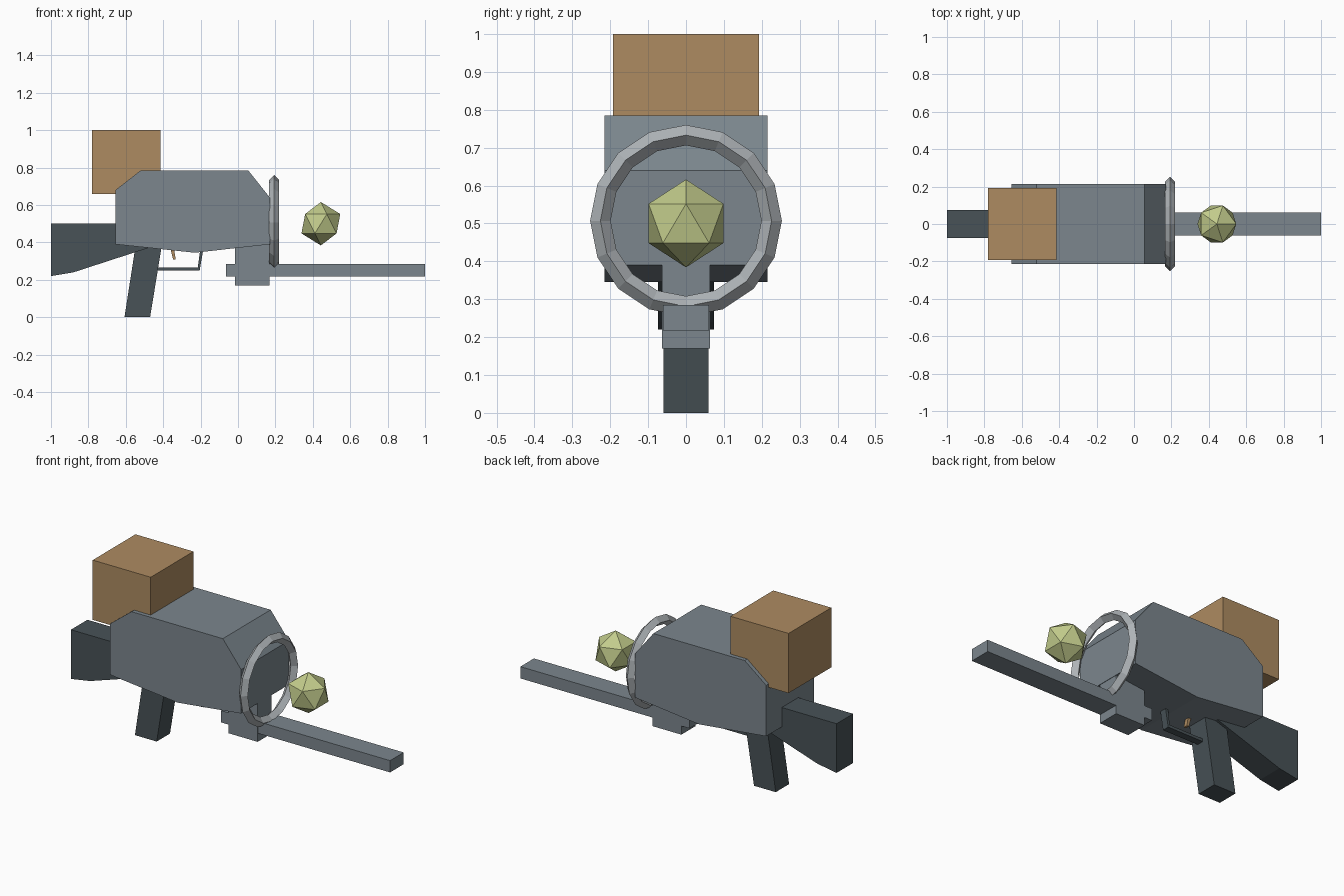
import bpy, bmesh, math

if "Cube" in bpy.data.objects:
    bpy.data.objects.remove(bpy.data.objects["Cube"])


def material(name, rgb):
    m = bpy.data.materials.new(name)
    m.diffuse_color = (*rgb, 1)
    m.use_nodes = True
    m.node_tree.nodes["Principled BSDF"].inputs["Base Color"].default_value = m.diffuse_color
    return m


STEEL = material("steel", (0.20, 0.24, 0.27))
DARK = material("dark_grip", (0.065, 0.085, 0.095))
WOOD = material("tan", (0.42, 0.26, 0.12))
BALL = material("pale_green", (0.54, 0.60, 0.26))
SILVER = material("silver", (0.43, 0.46, 0.48))


def extrude_profile(name, points, half_width, mat):
    """Solid from an x-z side profile, symmetric about y = 0."""
    bm = bmesh.new()
    face = bm.faces.new([bm.verts.new((x, -half_width, z)) for x, z in points])
    side = bmesh.ops.extrude_face_region(bm, geom=[face])["geom"]
    bmesh.ops.translate(bm, vec=(0, 2 * half_width, 0),
                        verts=[v for v in side if isinstance(v, bmesh.types.BMVert)])
    bmesh.ops.recalc_face_normals(bm, faces=bm.faces)
    mesh = bpy.data.meshes.new(name)
    bm.to_mesh(mesh)
    bm.free()
    mesh.materials.append(mat)
    ob = bpy.data.objects.new(name, mesh)
    bpy.context.collection.objects.link(ob)
    return ob


def box(name, x0, x1, z0, z1, half_width, mat):
    return extrude_profile(name, [(x0, z0), (x1, z0), (x1, z1), (x0, z1)], half_width, mat)


def finish(name, mat):
    ob = bpy.context.object
    ob.name = name
    ob.data.materials.append(mat)
    return ob


# Main housing and the box on its rear slope
extrude_profile("body", [(-0.655, 0.39), (-0.23, 0.345), (0.17, 0.39), (0.17, 0.64),
                         (0.055, 0.785), (-0.52, 0.785), (-0.655, 0.68)], 0.215, STEEL)
box("ammo_box", -0.78, -0.415, 0.66, 1.0, 0.192, WOOD)

# Shoulder stock and raked pistol grip
extrude_profile("stock", [(-1, 0.22), (-0.88, 0.24), (-0.45, 0.38), (-0.45, 0.5), (-1, 0.5)],
                0.074, DARK)
extrude_profile("grip", [(-0.607, 0), (-0.47, 0), (-0.408, 0.38), (-0.548, 0.38)], 0.06, DARK)

# Trigger and its guard
extrude_profile("trigger_guard", [(-0.44, 0.25), (-0.205, 0.25), (-0.187, 0.355),
                                  (-0.203, 0.355), (-0.215, 0.266), (-0.44, 0.266)], 0.02, DARK)
extrude_profile("trigger", [(-0.347, 0.31), (-0.333, 0.31), (-0.343, 0.37), (-0.362, 0.37)],
                0.012, WOOD)

# Lower barrel and the block that hangs it under the body
box("barrel_mount", -0.015, 0.168, 0.17, 0.40, 0.063, STEEL)
box("barrel", -0.065, 1.0, 0.218, 0.285, 0.061, STEEL)

# Muzzle ring with a diamond cross-section
bpy.ops.mesh.primitive_torus_add(major_segments=16, minor_segments=4, major_radius=0.226,
                                 minor_radius=0.027, location=(0.193, 0, 0.507),
                                 rotation=(0, math.pi / 2, 0))
finish("muzzle_ring", SILVER)

# Faceted projectile floating ahead of the muzzle
bpy.ops.mesh.primitive_ico_sphere_add(subdivisions=1, radius=0.116, location=(0.443, 0, 0.5))
finish("projectile", BALL)
